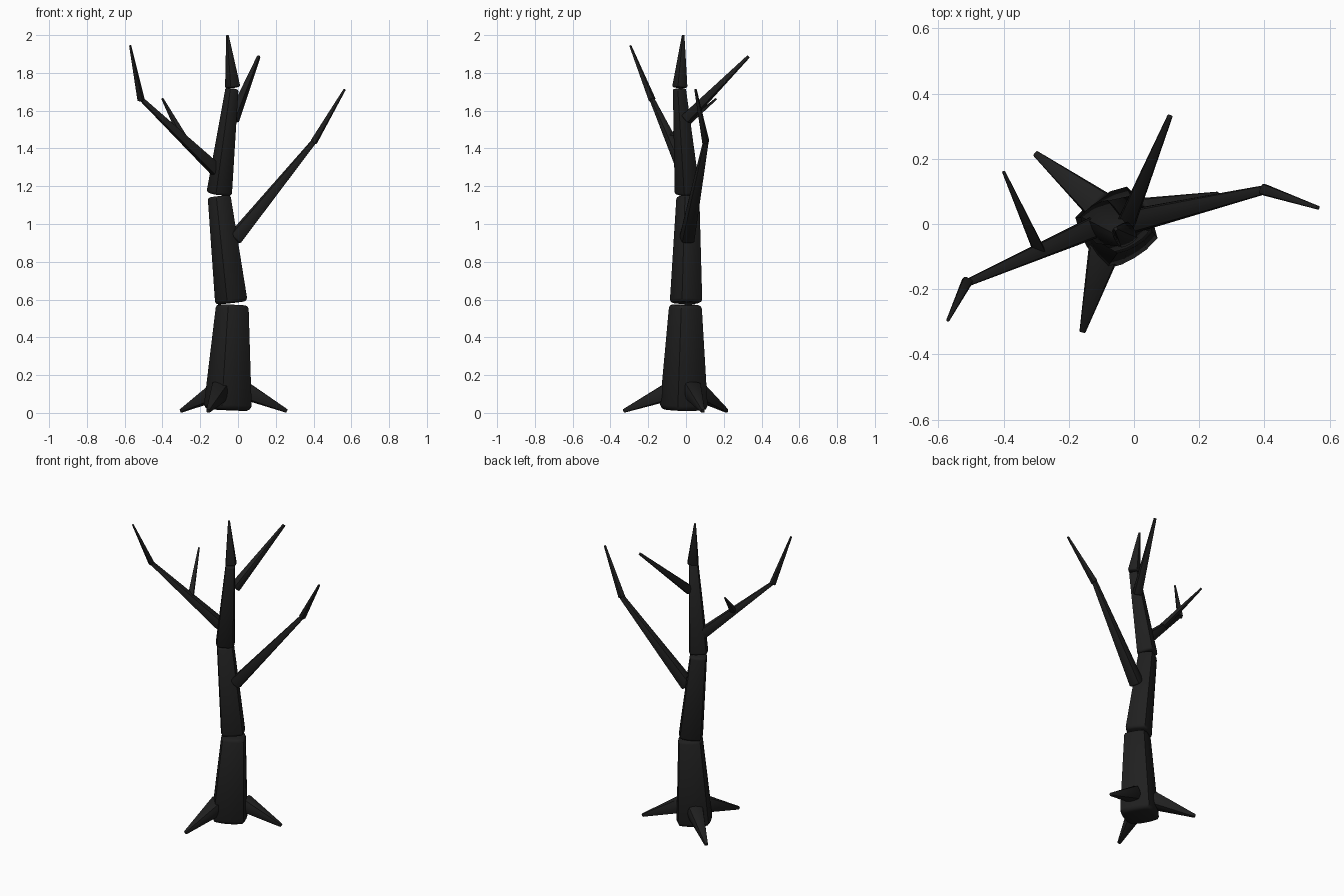
import bpy, bmesh, math
from mathutils import Vector, Matrix

old = bpy.data.objects.get("Cube")
if old:
    bpy.data.objects.remove(old, do_unlink=True)

SIDES = 16
bark = bpy.data.materials.new("charred bark")
bark.use_nodes = True
bark.diffuse_color = (0.014, 0.014, 0.014, 1)
bsdf = bark.node_tree.nodes["Principled BSDF"]
bsdf.inputs["Base Color"].default_value = bark.diffuse_color
bsdf.inputs["Roughness"].default_value = 0.8


def limb(name, start, end, r0, r1, corner=None):
    """Tapered rounded-square log with softened ends."""
    start, end = Vector(start), Vector(end)
    axis = end - start
    length = axis.length
    if corner is None:  # flat sides up and sideways
        corner = math.atan2(axis.y, axis.x) + math.pi / 4
    frame = Matrix.Translation(start) @ Vector((0, 0, 1)).rotation_difference(axis).to_matrix().to_4x4()
    b0, b1 = r0 * 0.2, r1 * 0.2
    rings = [(0, r0 * 0.8), (b0 * 0.3, r0 * 0.93), (b0, r0),
             (length - b1, r1), (length - b1 * 0.3, r1 * 0.93), (length, r1 * 0.8)]
    bm = bmesh.new()
    loops = []
    for z, r in rings:
        loop = []
        for i in range(SIDES):
            a = math.tau * i / SIDES
            k = r * (abs(math.cos(a)) ** 1.3 + abs(math.sin(a)) ** 1.3) ** (-1 / 1.3)
            loop.append(bm.verts.new(frame @ Vector((k * math.cos(a + corner), k * math.sin(a + corner), z))))
        loops.append(loop)
    for low, high in zip(loops, loops[1:]):
        for i in range(SIDES):
            j = (i + 1) % SIDES
            bm.faces.new((low[i], low[j], high[j], high[i]))
    bm.faces.new(loops[0][::-1])
    bm.faces.new(loops[-1])
    mesh = bpy.data.meshes.new(name)
    bm.to_mesh(mesh)
    bm.free()
    mesh.materials.append(bark)
    obj = bpy.data.objects.new(name, mesh)
    bpy.context.collection.objects.link(obj)
    bpy.ops.object.select_all(action="DESELECT")
    obj.select_set(True)
    bpy.context.view_layer.objects.active = obj
    bpy.ops.object.shade_smooth_by_angle(angle=math.radians(40))


# Trunk, stacked with narrow gaps
turn = math.radians(76)
limb("trunk_base", (-0.055, -0.012, 0.015), (-0.03, -0.003, 0.572), 0.13, 0.09, turn)
limb("trunk_lower", (-0.035, 0, 0.582), (-0.1, 0.01, 1.147), 0.088, 0.063, turn)
limb("trunk_upper", (-0.1, 0.008, 1.157), (-0.032, -0.035, 1.716), 0.069, 0.036, turn)
limb("trunk_tip", (-0.028, -0.033, 1.722), (-0.056, -0.015, 2.0), 0.041, 0.007, turn)

# Left branch
limb("left_branch", (-0.02, 0.005, 0.92), (0.4, 0.105, 1.435), 0.046, 0.017)
limb("left_branch_tip", (0.4, 0.105, 1.432), (0.565, 0.05, 1.713), 0.021, 0.007)

# Right branch with a side twig
limb("right_branch", (-0.11, -0.005, 1.28), (-0.51, -0.18, 1.66), 0.041, 0.014)
limb("right_branch_tip", (-0.513, -0.178, 1.655), (-0.571, -0.295, 1.945), 0.02, 0.006)
limb("right_twig", (-0.29, -0.085, 1.455), (-0.4, 0.16, 1.663), 0.022, 0.006)

# Back branch
limb("back_branch", (-0.025, 0.0, 1.555), (0.11, 0.33, 1.886), 0.034, 0.01)

# Roots
limb("front_root", (-0.085, -0.06, 0.125), (-0.158, -0.33, 0.01), 0.062, 0.012)
limb("back_right_root", (-0.1, 0.05, 0.12), (-0.302, 0.216, 0.01), 0.058, 0.012)
limb("left_root", (0.02, 0.03, 0.125), (0.258, 0.09, 0.01), 0.058, 0.012)
